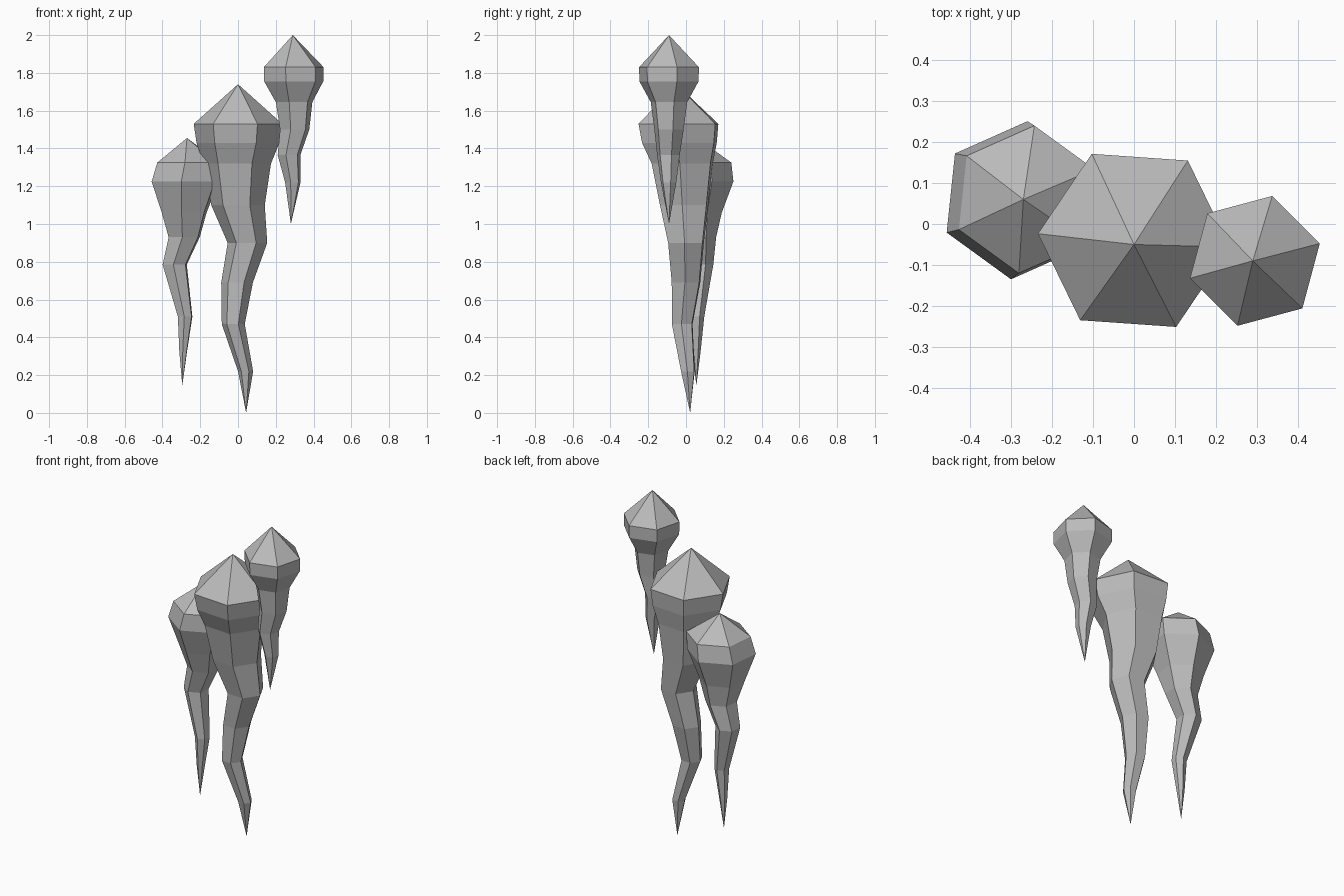
import bpy
import bmesh
from math import cos, sin, radians

cube = bpy.data.objects.get("Cube")
if cube:
    bpy.data.objects.remove(cube, do_unlink=True)

# Grey rock shared by all parts
rock = bpy.data.materials.new("grey_rock")
rock.use_nodes = True
colour = (0.5, 0.5, 0.5, 1)
rock.diffuse_color = colour
bsdf = rock.node_tree.nodes["Principled BSDF"]
bsdf.inputs["Base Color"].default_value = colour
bsdf.inputs["Roughness"].default_value = 0.9


def stalactite(name, turn, apex, rings, tip):
    """Six-sided spike: rings of (x, y, z, radius) between apex and tip."""
    bm = bmesh.new()
    loops = []
    for x, y, z, r in rings:
        angles = [radians(turn + 60 * i) for i in range(6)]
        loops.append([bm.verts.new((x + r * cos(a), y + r * sin(a), z)) for a in angles])
    top, bottom = bm.verts.new(apex), bm.verts.new(tip)
    for i in range(6):
        j = (i + 1) % 6
        bm.faces.new((top, loops[0][i], loops[0][j]))
        for upper, lower in zip(loops, loops[1:]):
            bm.faces.new((upper[i], lower[i], lower[j], upper[j]))
        bm.faces.new((loops[-1][j], loops[-1][i], bottom))
    bmesh.ops.recalc_face_normals(bm, faces=bm.faces)
    mesh = bpy.data.meshes.new(name)
    bm.to_mesh(mesh)
    bm.free()
    mesh.materials.append(rock)
    obj = bpy.data.objects.new(name, mesh)
    bpy.context.collection.objects.link(obj)


# Large middle spike
stalactite("middle_stalactite", -4, (0, -.05, 1.74), [
    (0, -.04, 1.53, .235), (0, -.035, 1.43, .22), (-.005, -.02, 1.32, .18),
    (0, -.01, 1.1, .142), (.05, 0, .9, .105), (-.005, 0, .69, .084),
    (-.025, -.02, .47, .061), (.04, .01, .22, .04)], (.043, .022, 0))

# Small high spike
stalactite("high_stalactite", 15, (.29, -.09, 2), [
    (.295, -.09, 1.83, .164), (.295, -.09, 1.755, .162), (.297, -.09, 1.645, .1),
    (.3, -.09, 1.5, .08), (.27, -.093, 1.365, .062), (.29, -.092, 1.22, .042)],
    (.28, -.09, 1))

# Low spike at the back
stalactite("low_stalactite", 84, (-.27, .06, 1.455), [
    (-.262, .06, 1.325, .181), (-.28, .058, 1.225, .194), (-.285, .06, 1.06, .13),
    (-.285, .07, .93, .09), (-.335, .075, .785, .07), (-.28, .055, .51, .042),
    (-.29, .055, .33, .023)], (-.295, .055, .145))
